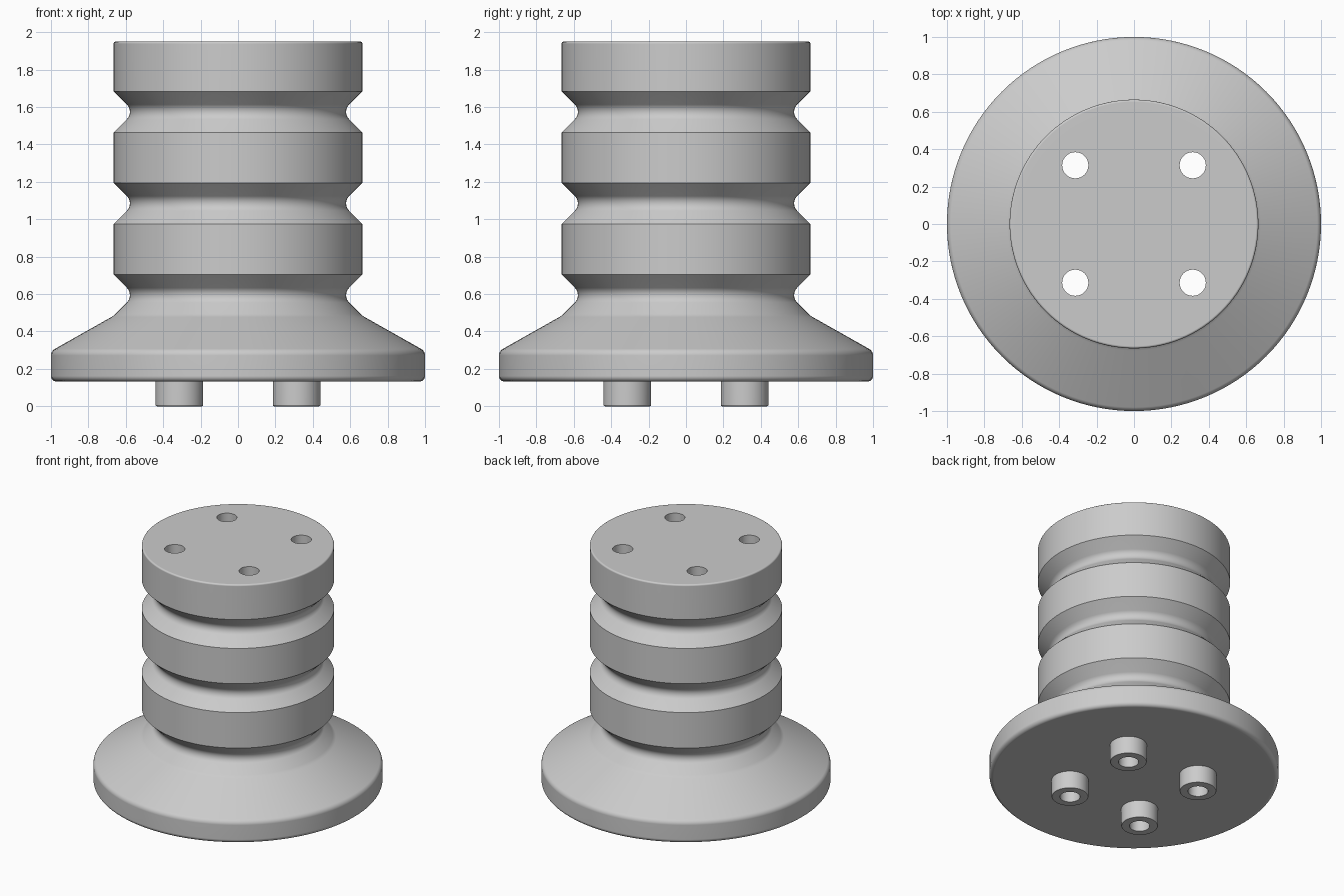
import bpy, bmesh, math
from mathutils import Vector

cube = bpy.data.objects.get("Cube")
if cube:
    bpy.data.objects.remove(cube, do_unlink=True)

grey = bpy.data.materials.new("plain grey")
grey.use_nodes = True
grey.diffuse_color = (0.6, 0.6, 0.6, 1)
grey.node_tree.nodes["Principled BSDF"].inputs["Base Color"].default_value = (0.6, 0.6, 0.6, 1)


def round_corners(points, steps=6):
    """Replace each (radius, height, fillet) corner by a tangent arc."""
    corners = [Vector(p[:2]) for p in points]
    path = []
    for i, p in enumerate(points):
        here, fillet = corners[i], p[2]
        if not fillet:
            path.append(here)
            continue
        a = (corners[i - 1] - here).normalized()
        b = (corners[i + 1] - here).normalized()
        half = a.angle(b) / 2
        centre = here + (a + b).normalized() * fillet / math.sin(half)
        start = here + a * fillet / math.tan(half) - centre
        end = here + b * fillet / math.tan(half) - centre
        sweep = math.pi - 2 * half
        for k in range(steps + 1):
            t = k / steps
            arc = (start * math.sin((1 - t) * sweep) + end * math.sin(t * sweep)) / math.sin(sweep)
            path.append(centre + arc)
    return path


def lathe(name, profile, sides, x=0, y=0):
    """Turn a bottom-to-top profile into a closed solid with flat ends."""
    bm = bmesh.new()
    angles = [math.tau * k / sides for k in range(sides)]
    rings = [[bm.verts.new((x + r * math.cos(a), y + r * math.sin(a), z)) for a in angles]
             for r, z in profile]
    for low, high in zip(rings, rings[1:]):
        for k in range(sides):
            n = (k + 1) % sides
            bm.faces.new((low[k], low[n], high[n], high[k]))
    bm.faces.new(rings[0][::-1])
    bm.faces.new(rings[-1])
    mesh = bpy.data.meshes.new(name)
    bm.to_mesh(mesh)
    bm.free()
    mesh.materials.append(grey)
    obj = bpy.data.objects.new(name, mesh)
    bpy.context.collection.objects.link(obj)
    return obj


def combine(target, tool, operation):
    mod = target.modifiers.new(operation.lower(), 'BOOLEAN')
    mod.operation, mod.solver, mod.object = operation, 'EXACT', tool
    bpy.context.view_layer.objects.active = target
    bpy.ops.object.modifier_apply(modifier=mod.name)
    bpy.data.objects.remove(tool, do_unlink=True)


# Flared base, then three drums separated by rounded V grooves
R, BOTTOM, TOP = 0.665, 0.132, 1.95
outline = [(0.9, BOTTOM, 0), (1, BOTTOM, 0.03), (1, 0.295, 0.04), (R, 0.484, 0.1)]
for low, high in ((0.484, 0.704), (0.975, 1.195), (1.464, 1.684)):
    if low > 0.5:
        outline.append((R, low, 0))
    outline += [(R - (high - low) / 2, (low + high) / 2, 0.055), (R, high, 0)]
outline += [(R, TOP, 0.012), (0.6, TOP, 0)]
body = lathe("stacking_spool", round_corners(outline), 128)

# Four locating pegs under the base, each bored right through the body
OFFSET = 0.314
spots = [(sx * OFFSET, sy * OFFSET) for sx in (-1, 1) for sy in (-1, 1)]
peg_outline = round_corners([(0.1, 0, 0), (0.128, 0, 0.008), (0.128, 0.2, 0)], 3)
for x, y in spots:
    combine(body, lathe("peg", peg_outline, 48, x, y), 'UNION')
for x, y in spots:
    bore = lathe("bore", [(0.07, -0.1), (0.07, 2.1)], 40, x, y)
    bore.hide_render = True
    combine(body, bore, 'DIFFERENCE')

# Smooth shading with crisp drum edges and flat ends
bpy.ops.object.select_all(action='DESELECT')
body.select_set(True)
bpy.context.view_layer.objects.active = body
bpy.ops.object.shade_smooth_by_angle(angle=math.radians(30))
normals = body.modifiers.new("flat ends", 'WEIGHTED_NORMAL')
normals.keep_sharp = True
